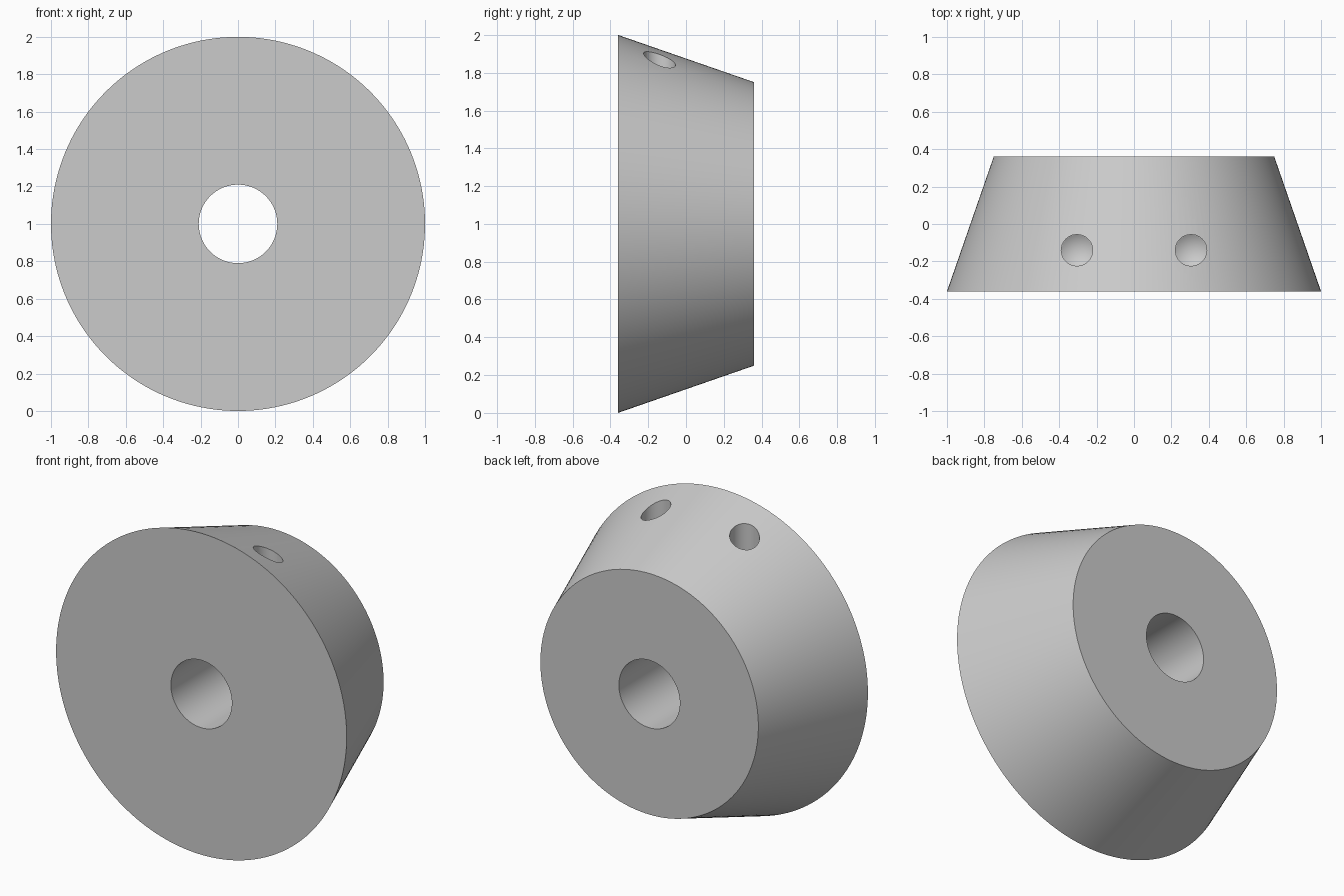
import bpy
import math

cube = bpy.data.objects.get("Cube")
if cube:
    bpy.data.objects.remove(cube, do_unlink=True)

HALF = 0.36          # half thickness along y
CENTRE_Z = 1.0
ALONG_Y = (-math.pi / 2, 0, 0)

grey = bpy.data.materials.new("plain grey")
grey.use_nodes = True
colour = (0.6, 0.6, 0.6, 1)
grey.diffuse_color = colour
grey.node_tree.nodes["Principled BSDF"].inputs["Base Color"].default_value = colour


def cone(name, r_bottom, r_top, depth, location, rotation=(0, 0, 0), sides=64):
    bpy.ops.mesh.primitive_cone_add(vertices=sides, radius1=r_bottom, radius2=r_top,
                                    depth=depth, location=location, rotation=rotation)
    obj = bpy.context.object
    obj.name = name
    obj.data.materials.append(grey)
    return obj


def cut(target, cutter):
    mod = target.modifiers.new("cut", 'BOOLEAN')
    mod.operation = 'DIFFERENCE'
    mod.solver = 'EXACT'
    mod.object = cutter
    bpy.context.view_layer.objects.active = target
    bpy.ops.object.modifier_apply(modifier=mod.name)
    bpy.data.objects.remove(cutter, do_unlink=True)


# Tapered body, wide face to the front
body = cone("tapered_body", 1.0, 0.75, 2 * HALF, (0, 0, CENTRE_Z), ALONG_Y, 160)

# Central through bore
cut(body, cone("bore_cutter", 0.21, 0.21, 4 * HALF, (0, 0, CENTRE_Z), ALONG_Y, 96))

# Two blind vertical drill holes with conical bottoms
HOLE_R, HOLE_Y, HOLE_FLOOR, TIP = 0.084, -0.14, 1.4, 0.05
for side in (-1, 1):
    x = 0.305 * side
    top = 2.1
    cut(body, cone("hole_cutter", HOLE_R, HOLE_R, top - HOLE_FLOOR,
                   (x, HOLE_Y, (top + HOLE_FLOOR) / 2), sides=48))
    # the drill point overlaps the shaft slightly so the cuts merge cleanly
    slope = HOLE_R / TIP
    lift = 0.0005
    cut(body, cone("drill_point_cutter", 0, HOLE_R - lift * slope * 0.1, TIP + lift,
                   (x, HOLE_Y, HOLE_FLOOR - TIP / 2 + lift / 2), sides=48))

# Smooth walls with crisp rims
bpy.ops.object.select_all(action='DESELECT')
body.select_set(True)
bpy.context.view_layer.objects.active = body
bpy.ops.object.transform_apply(location=True, rotation=True, scale=True)
bpy.ops.object.shade_smooth_by_angle(angle=math.radians(25))
